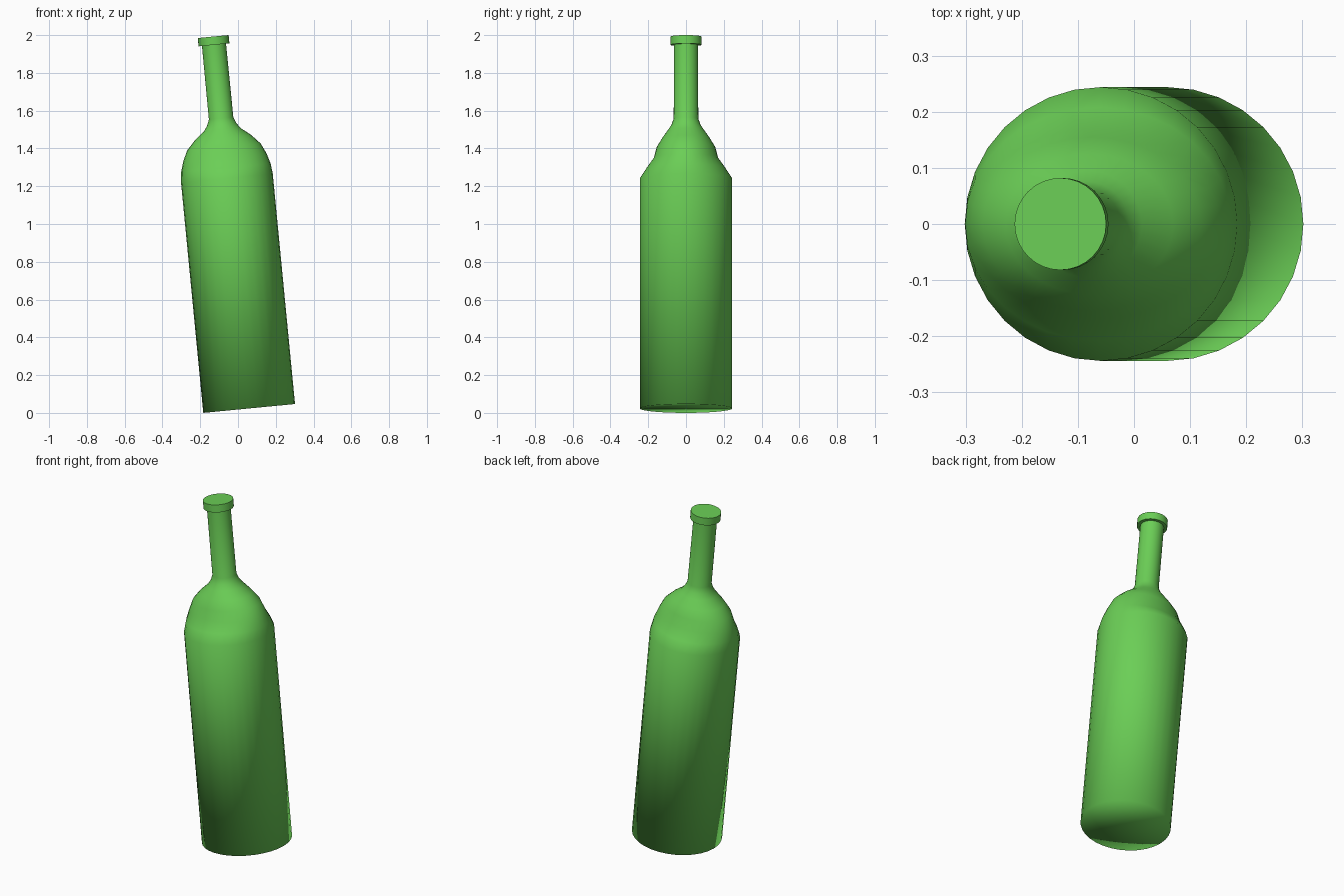
import bpy, bmesh, math
from mathutils import Matrix

if "Cube" in bpy.data.objects:
    bpy.data.objects.remove(bpy.data.objects["Cube"])

SEGMENTS = 32
TILT = math.radians(-5.52)

green = bpy.data.materials.new("bottle green")
green.diffuse_color = (0.147, 0.62, 0.093, 1)
green.use_nodes = True
green.node_tree.nodes["Principled BSDF"].inputs["Base Color"].default_value = green.diffuse_color

# Profile along the axis: height, x radius, y radius (shoulder is flattened in y)
PROFILE = [
    (0.0, 0.244, 0.244), (1.225, 0.244, 0.244),      # body
    (1.28, 0.238, 0.208), (1.334, 0.222, 0.170),     # shoulder
    (1.39, 0.196, 0.155), (1.44, 0.150, 0.125),
    (1.482, 0.098, 0.095), (1.51, 0.078, 0.076),
    (1.543, 0.065, 0.065), (1.934, 0.064, 0.064),    # neck
    (1.934, 0.082, 0.082), (1.978, 0.082, 0.082),    # lip
]
SHARP_RINGS = (9, 10, 11)

bm = bmesh.new()
rings = []
for h, rx, ry in PROFILE:
    angles = [2 * math.pi * i / SEGMENTS for i in range(SEGMENTS)]
    rings.append([bm.verts.new((rx * math.cos(a), ry * math.sin(a), h)) for a in angles])

# Walls
for low, high in zip(rings, rings[1:]):
    for i in range(SEGMENTS):
        j = (i + 1) % SEGMENTS
        bm.faces.new((low[i], low[j], high[j], high[i]))

# Flat top and base fan
bm.faces.new(rings[-1])
centre = bm.verts.new((0, 0, 0))
for i in range(SEGMENTS):
    bm.faces.new((centre, rings[0][(i + 1) % SEGMENTS], rings[0][i]))

# Smooth everywhere except the lip edges
for f in bm.faces:
    f.smooth = True
for k in SHARP_RINGS:
    for i in range(SEGMENTS):
        bm.edges.get((rings[k][i], rings[k][(i + 1) % SEGMENTS])).smooth = False

# Lean the bottle and place it on the floor
lean = Matrix.Translation((0.059, 0, 0.0235)) @ Matrix.Rotation(TILT, 4, 'Y')
bmesh.ops.transform(bm, matrix=lean, verts=bm.verts)

mesh = bpy.data.meshes.new("bottle")
bm.to_mesh(mesh)
bm.free()
mesh.materials.append(green)
bottle = bpy.data.objects.new("bottle", mesh)
bpy.context.collection.objects.link(bottle)
